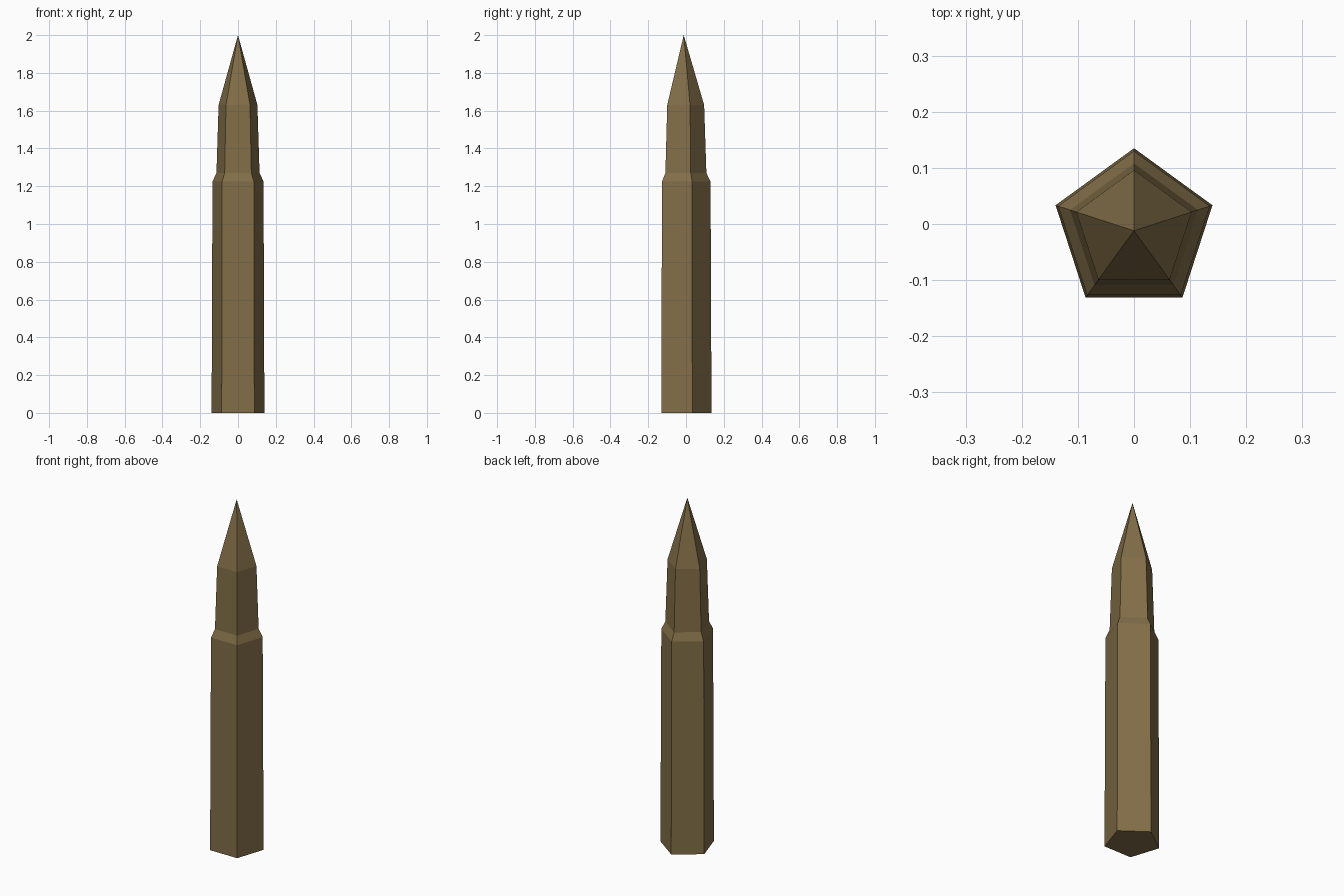
import bpy, bmesh, math

if "Cube" in bpy.data.objects:
    bpy.data.objects.remove(bpy.data.objects["Cube"])

SIDES = 5
CENTRE_Y = -0.012          # pentagon centre, so its bounds are centred on y = 0
RINGS = [(0.147, 0.0), (0.142, 1.225), (0.12, 1.27), (0.108, 1.63)]  # radius, z
TIP_Z = 2.0

brass = bpy.data.materials.new("dull_brass")
brass.diffuse_color = (0.223, 0.156, 0.065, 1.0)
brass.use_nodes = True
brass.node_tree.nodes["Principled BSDF"].inputs["Base Color"].default_value = brass.diffuse_color

bm = bmesh.new()

# Pentagonal rings, one corner pointing to the back
rings = []
for radius, z in RINGS:
    ring = []
    for i in range(SIDES):
        a = math.pi / 2 + i * 2 * math.pi / SIDES
        ring.append(bm.verts.new((radius * math.cos(a), CENTRE_Y + radius * math.sin(a), z)))
    rings.append(ring)

# Case, shoulder and neck walls
for low, high in zip(rings, rings[1:]):
    for i in range(SIDES):
        j = (i + 1) % SIDES
        bm.faces.new((low[i], low[j], high[j], high[i]))

# Flat base and pointed tip
bm.faces.new(rings[0][::-1])
tip = bm.verts.new((0, CENTRE_Y, TIP_Z))
for i in range(SIDES):
    bm.faces.new((rings[-1][i], rings[-1][(i + 1) % SIDES], tip))

bmesh.ops.recalc_face_normals(bm, faces=bm.faces)
mesh = bpy.data.meshes.new("cartridge")
bm.to_mesh(mesh)
bm.free()
mesh.materials.append(brass)
bpy.context.collection.objects.link(bpy.data.objects.new("cartridge", mesh))
